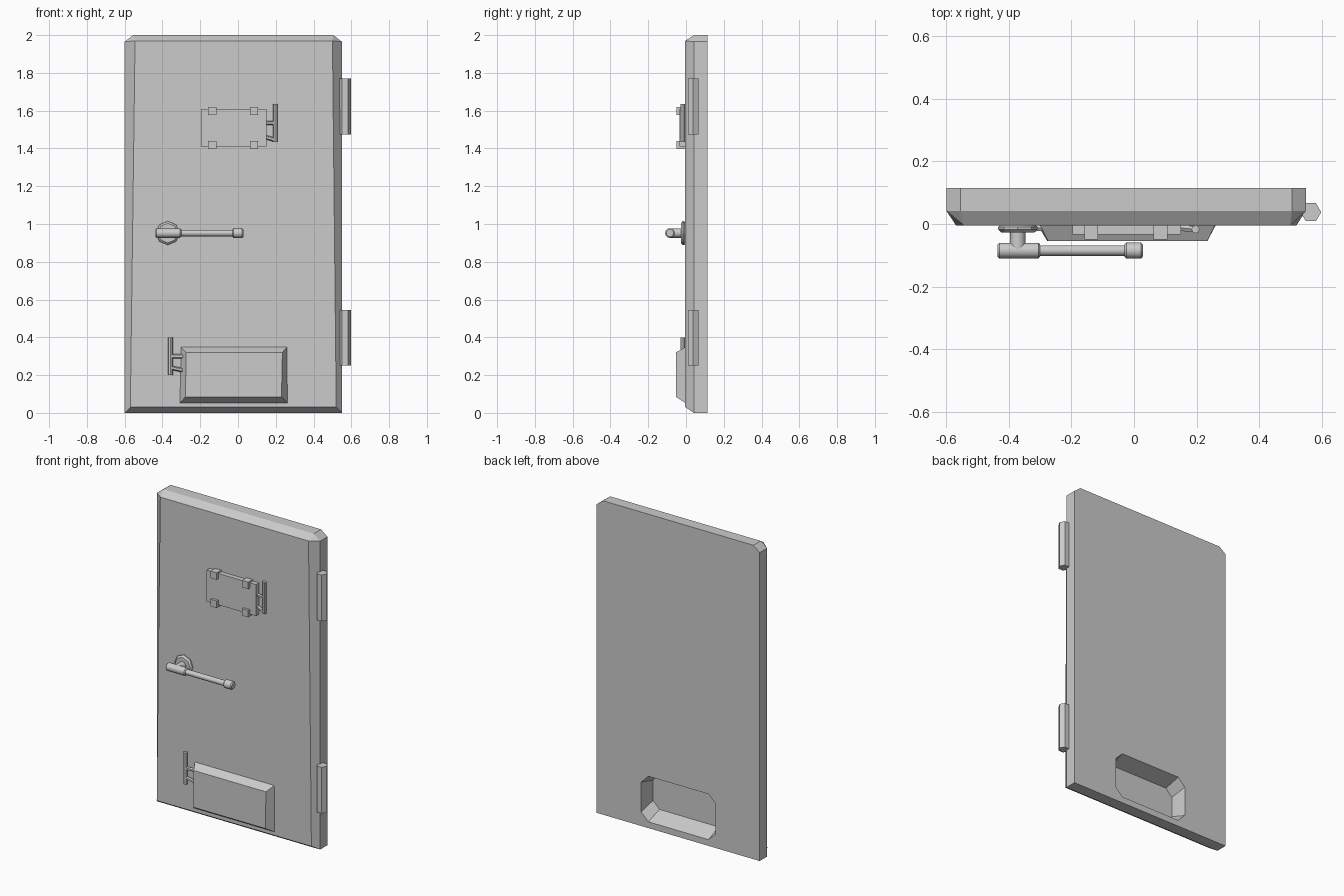
import bpy, bmesh
from math import pi
from mathutils import Vector, Matrix

cube = bpy.data.objects.get("Cube")
if cube:
    bpy.data.objects.remove(cube, do_unlink=True)

grey = bpy.data.materials.new("grey metal")
grey.use_nodes = True
colour = (0.6, 0.6, 0.6, 1)
grey.diffuse_color = colour
grey.node_tree.nodes["Principled BSDF"].inputs["Base Color"].default_value = colour


def finish(name, bm):
    bmesh.ops.remove_doubles(bm, verts=bm.verts, dist=0.0001)
    bmesh.ops.recalc_face_normals(bm, faces=bm.faces)
    mesh = bpy.data.meshes.new(name)
    bm.to_mesh(mesh)
    bm.free()
    mesh.materials.append(grey)
    ob = bpy.data.objects.new(name, mesh)
    bpy.context.collection.objects.link(ob)
    return ob


def loft(name, layers):
    """Skin matching (x, z) outlines, each placed at its own depth y."""
    bm = bmesh.new()
    rings = [[bm.verts.new((x, y, z)) for x, z in pts] for y, pts in layers]
    for a, b in zip(rings, rings[1:]):
        for i in range(len(a)):
            j = (i + 1) % len(a)
            bm.faces.new((a[i], a[j], b[j], b[i]))
    bm.faces.new(rings[0])
    bm.faces.new(rings[-1])
    bmesh.ops.remove_doubles(bm, verts=bm.verts, dist=0.0001)
    return finish(name, bm)


def box(name, x0, x1, y0, y1, z0, z1):
    outline = [(x0, z0), (x1, z0), (x1, z1), (x0, z1)]
    return loft(name, [(y0, outline), (y1, outline)])


def rod(name, start, end, radius, sides=12, bevel=0, spin=0, smooth=True):
    """Cylinder between two points, with optional chamfered rims."""
    start, end = Vector(start), Vector(end)
    axis = end - start
    turn = axis.to_track_quat('Z', 'Y').to_matrix().to_4x4()
    bm = bmesh.new()
    bmesh.ops.create_cone(bm, cap_ends=True, segments=sides, radius1=radius,
                          radius2=radius, depth=axis.length,
                          matrix=Matrix.Rotation(spin, 4, 'Z'))
    if bevel:
        rims = [e for e in bm.edges if abs(e.verts[0].co.z - e.verts[1].co.z) < 0.001]
        bmesh.ops.bevel(bm, geom=rims, offset=bevel, segments=1, affect='EDGES')
    bmesh.ops.transform(bm, verts=bm.verts,
                        matrix=Matrix.Translation((start + end) / 2) @ turn)
    ob = finish(name, bm)
    if smooth:
        bpy.ops.object.select_all(action='DESELECT')
        ob.select_set(True)
        bpy.context.view_layer.objects.active = ob
        bpy.ops.object.shade_smooth_by_angle(angle=pi / 5)
    return ob


# Door slab with clipped top corners and a sloping front border
outer = [(-0.6, 0), (0.55, 0), (0.55, 1.965), (0.505, 2), (-0.555, 2), (-0.6, 1.965)]
front = [(-0.57, 0.03), (0.52, 0.03), (0.5, 1.97), (0.5, 1.97), (-0.545, 1.97), (-0.545, 1.97)]
door = loft("door_slab", [(-0.004, front), (0.042, outer), (0.115, outer)])


# Clipped recess in the back of the door
def clipped(x0, x1, z0, z1, c):
    return [(x0 + c, z0), (x1 - c, z0), (x1, z0 + c), (x1, z1 - c),
            (x1 - c, z1), (x0 + c, z1), (x0, z1 - c), (x0, z0 + c)]


cutter = loft("recess_cutter", [(0.01, clipped(-0.28, 0.225, 0.08, 0.30, 0.045)),
                                (0.115, clipped(-0.29, 0.235, 0.04, 0.33, 0.05)),
                                (0.15, clipped(-0.29, 0.235, 0.04, 0.33, 0.05))])
cutter.hide_render = True
cut = door.modifiers.new("recess", 'BOOLEAN')
cut.object = cutter
cut.operation = 'DIFFERENCE'
cut.solver = 'EXACT'
bpy.context.view_layer.objects.active = door
bpy.ops.object.modifier_apply(modifier=cut.name)
bpy.data.objects.remove(cutter, do_unlink=True)

# Raised lower hatch
loft("lower_hatch", [
    (0.0, [(-0.31, 0.05), (0.264, 0.05), (0.26, 0.35), (-0.303, 0.35)]),
    (-0.054, [(-0.278, 0.085), (0.23, 0.085), (0.235, 0.32), (-0.275, 0.32)])])

# Upper viewing plate and its four clips
box("viewing_plate", -0.197, 0.15, -0.034, 0.0, 1.41, 1.61)
for side, x in (("right", -0.137), ("left", 0.085)):
    for level, z, edge in (("upper", 1.598, 1.61), ("lower", 1.418, 1.41)):
        box(f"{level}_{side}_clip_lip", x - 0.022, x + 0.022, -0.05, -0.034, z - 0.022, z + 0.022)
        outside = z + 0.022 if level == "upper" else z - 0.022
        box(f"{level}_{side}_clip_foot", x - 0.022, x + 0.022, -0.034, 0.0,
            min(edge, outside), max(edge, outside))


# Small pin hinges beside the plate and the hatch
def pin_hinge(name, x, z, plate_x):
    rod(name + "_pin", (x, -0.017, z - 0.1), (x, -0.017, z + 0.1), 0.013, 8)
    for label, height, drop in (("upper", 0.0, 0.0), ("lower", -0.075, 0.015)):
        rod(f"{name}_{label}_arm", (x, -0.017, z + height + (drop if x < 0 else -drop)),
            (plate_x, -0.012, z + height), 0.011, 6)


pin_hinge("plate_hinge", 0.197, 1.535, 0.145)
pin_hinge("hatch_hinge", -0.358, 0.3, -0.29)

# Lever handle
hx, hy, hz = -0.372, -0.085, 0.952
rod("handle_rosette", (hx, 0, hz), (hx, -0.027, hz), 0.063, 8, 0.01)
rod("handle_stem", (hx, -0.02, hz), (hx, hy, hz), 0.025)
rod("handle_hub", (-0.437, hy, hz), (-0.3, hy, hz), 0.025, 12, 0.006)
rod("handle_bar", (-0.31, hy, hz), (-0.02, hy, hz), 0.017)
rod("handle_knob", (-0.03, hy, hz), (0.028, hy, hz), 0.026, 12, 0.006)

# Hexagonal door hinges
for label, z0, z1 in (("upper", 1.475, 1.77), ("lower", 0.25, 0.545)):
    rod(f"{label}_door_hinge", (0.566, 0.038, z0), (0.566, 0.038, z1), 0.033, 6,
        spin=pi / 6, smooth=False)
